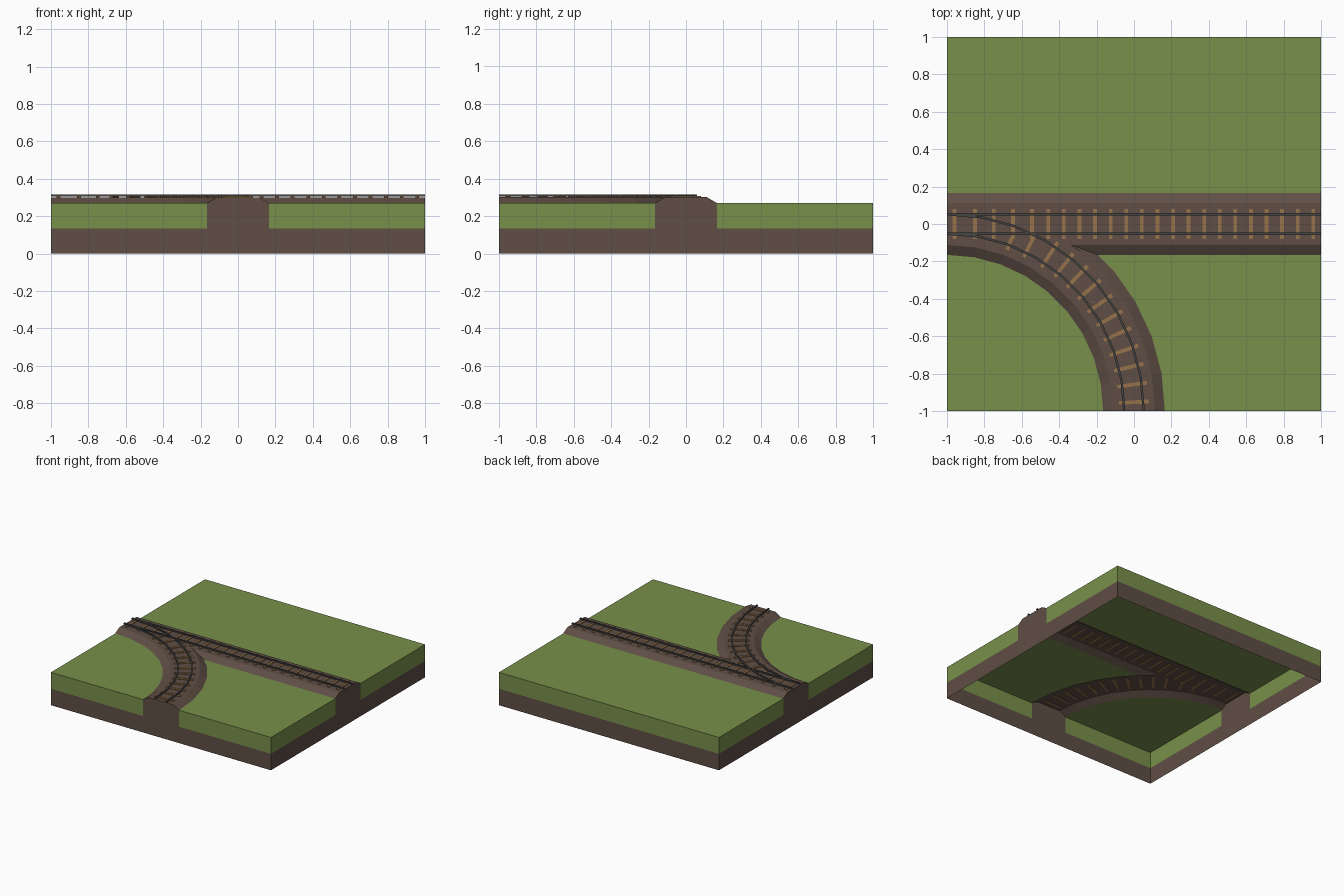
import bpy, bmesh, math
from mathutils import Vector

if "Cube" in bpy.data.objects:
    bpy.data.objects.remove(bpy.data.objects["Cube"])

BASE, MID, TOP = 0.135, 0.27, 0.301      # soil top, grass top, track bed top
WIDE, FLAT = 0.165, 0.112                # embankment half widths: foot and crest


def material(name, rgb):
    m = bpy.data.materials.new(name)
    m.diffuse_color = (*rgb, 1)
    m.use_nodes = True
    m.node_tree.nodes["Principled BSDF"].inputs["Base Color"].default_value = m.diffuse_color
    return m


GRASS = material("grass_green", (0.19, 0.28, 0.07))
SOIL = material("soil_brown", (0.115, 0.077, 0.06))
WOOD = material("sleeper_wood", (0.30, 0.17, 0.07))
STEEL = material("rail_steel", (0.06, 0.06, 0.06))


def finish(bm, name, mat):
    bmesh.ops.remove_doubles(bm, verts=bm.verts, dist=1e-5)
    me = bpy.data.meshes.new(name)
    bm.to_mesh(me)
    bm.free()
    me.materials.append(mat)
    ob = bpy.data.objects.new(name, me)
    bpy.context.collection.objects.link(ob)


def face(bm, pts, facing):
    """Add a polygon whose normal points along the facing direction."""
    clean = []
    for p in map(Vector, pts):
        if not clean or (p - clean[-1]).length > 1e-5:
            clean.append(p)
    f = bm.faces.new([bm.verts.new(p) for p in clean])
    f.normal_update()
    if f.normal.dot(Vector(facing)) < 0:
        f.normal_flip()


def arc(r, deg):
    a = math.radians(deg)
    return (-1 + r * math.cos(a), -1 + r * math.sin(a))


def chains(d):
    """Back, right and left edges of the junction at half width d."""
    outer = [arc(1 + d, a) for a in range(0, 100, 10)]
    i = next(k for k in range(10) if outer[k][1] > -d)
    (x0, y0), (x1, y1) = outer[i - 1], outer[i]
    t = (-d - y0) / (y1 - y0)
    fork = (x0 + t * (x1 - x0), -d)
    p50 = outer[5] if outer[5][1] < -d else fork
    back = [(-1, d), (1, d)]
    right = [(1, -d), fork, p50] + outer[4::-1]
    left = [arc(1 - d, a) for a in range(0, 100, 10)]
    return back, right, left


def at(pts, z):
    return [(x, y, z) for x, y in pts]


foot, crest = chains(WIDE), chains(FLAT)
UP = (0, 0, 1)
SIDES = [((1, 0), 1), ((-1, 0), 1), ((0, -1), 1), ((0, 1), 0)]   # outward, has track


def on_side(n, s):
    return (n[0] - n[1] * s, n[1] + n[0] * s)


def wall(bm, n, a, b, z0, z1):
    p, q = on_side(n, a), on_side(n, b)
    face(bm, at([p, q], z0) + at([q, p], z1), (*n, 0))


# grass: three lawns and the upper band of the walls
bm = bmesh.new()
face(bm, at(foot[0] + [(1, 1), (-1, 1)], MID), UP)
face(bm, at(foot[1] + [(1, -1)], MID), UP)
face(bm, at(foot[2] + [(-1, -1)], MID), UP)
for n, track in SIDES:
    spans = [(-1, -WIDE), (WIDE, 1)] if track else [(-1, 1)]
    for a, b in spans:
        wall(bm, n, a, b, BASE, MID)
finish(bm, "grass", GRASS)

# soil skirt around the open-bottomed tile
bm = bmesh.new()
for n, _ in SIDES:
    wall(bm, n, -1, 1, 0, BASE)
finish(bm, "soil_skirt", SOIL)

# embankment: flat crest, sloped shoulders and the three end caps
bm = bmesh.new()
face(bm, at(crest[0] + crest[1] + crest[2], TOP), UP)
for lo, hi in zip(foot, crest):
    for k in range(len(lo) - 1):
        face(bm, at(lo[k:k + 2], MID) + at(hi[k:k + 2][::-1], TOP), UP)
for n, track in SIDES:
    if track:
        profile = [(-WIDE, BASE), (WIDE, BASE), (WIDE, MID),
                   (FLAT, TOP), (-FLAT, TOP), (-WIDE, MID)]
        face(bm, [(*on_side(n, s), z) for s, z in profile], (*n, 0))
finish(bm, "embankment", SOIL)


def sweep(bm, path_in, path_out, z0, z1):
    """Closed bar of rectangular section between two parallel paths."""
    rings = [[bm.verts.new(v) for v in ((*a, z0), (*b, z0), (*b, z1), (*a, z1))]
             for a, b in zip(path_in, path_out)]
    for r, s in zip(rings, rings[1:]):
        for k in range(4):
            j = (k + 1) % 4
            bm.faces.new((r[k], r[j], s[j], s[k]))
    bm.faces.new(rings[0][::-1])
    bm.faces.new(rings[-1])
    bmesh.ops.recalc_face_normals(bm, faces=bm.faces)


# sleepers, spaced wider where the two tracks share the bed
bm = bmesh.new()
xs = [-0.96, -0.85, -0.75, -0.647, -0.545] + [-0.4583 + i / 12 for i in range(18)]
for x in xs:
    sweep(bm, [(x - 0.01, -0.08), (x - 0.01, 0.08)],
          [(x + 0.01, -0.08), (x + 0.01, 0.08)], TOP - 0.002, 0.307)
finish(bm, "straight_sleepers", WOOD)

bm = bmesh.new()
turns = [(2.7 + 5.4 * i, 1.08) for i in range(11)] + [(63.5, 1.05), (69.5, 0.99)]
for deg, far in turns:
    h = 0.57
    sweep(bm, [arc(0.92, deg - h), arc(far, deg - h)],
          [arc(0.92, deg + h), arc(far, deg + h)], TOP - 0.002, 0.307)
finish(bm, "curved_sleepers", WOOD)

# rails resting on the sleepers
W = 0.006
for name, off in (("inner", -0.052), ("outer", 0.052)):
    bm = bmesh.new()
    sweep(bm, [(-1, off - W), (1, off - W)], [(-1, off + W), (1, off + W)], 0.306, 0.316)
    finish(bm, "straight_rail_" + name, STEEL)
    bm = bmesh.new()
    steps = range(0, 100, 10)
    sweep(bm, [arc(1 + off - W, a) for a in steps],
          [arc(1 + off + W, a) for a in steps], 0.306, 0.3155)
    finish(bm, "curved_rail_" + name, STEEL)
